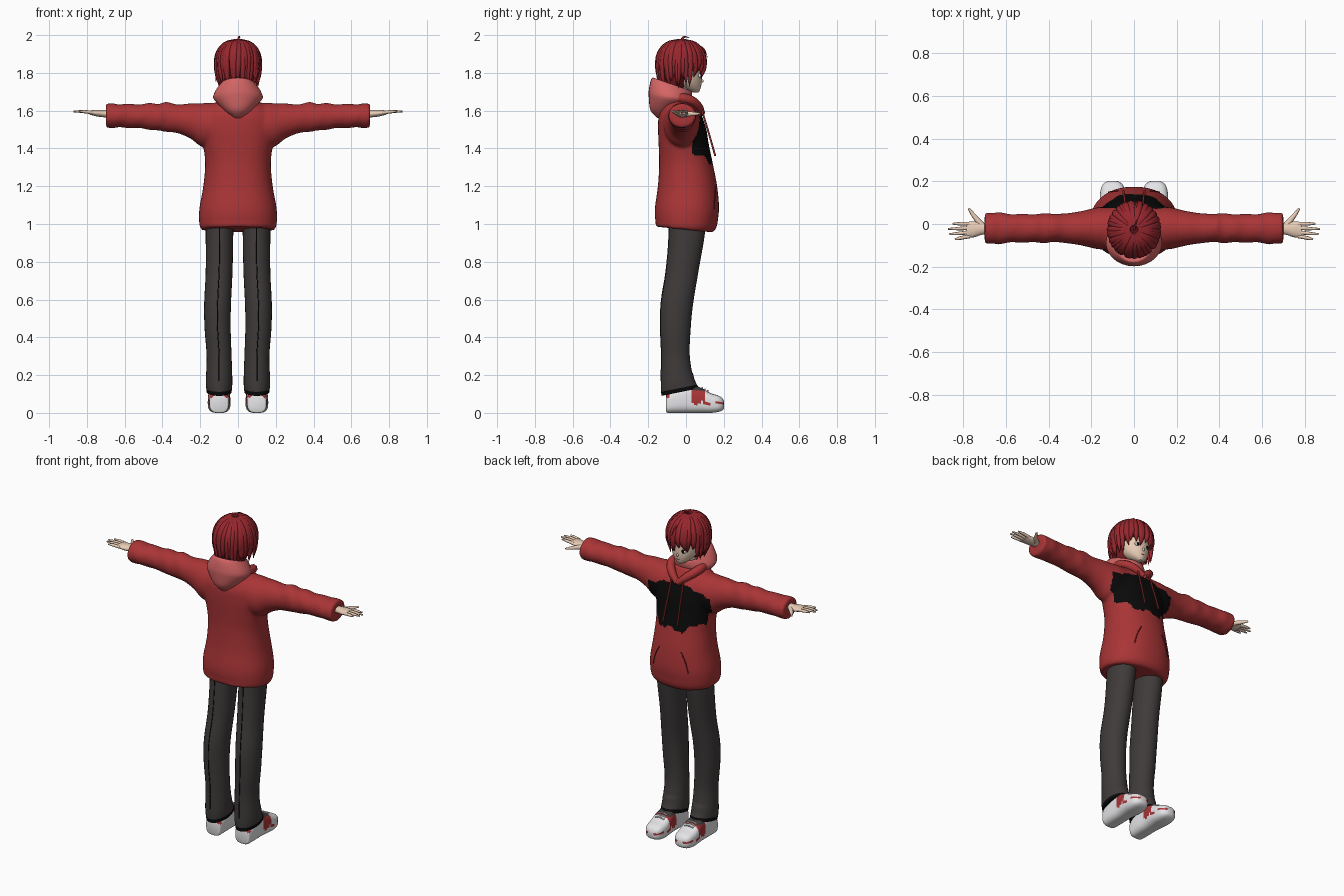
import bpy, bmesh, math, random
from mathutils import Vector
from mathutils.bvhtree import BVHTree

random.seed(4)
cube = bpy.data.objects.get("Cube")
if cube:
    bpy.data.objects.remove(cube)


def material(name, r, g, b):
    m = bpy.data.materials.new(name)
    m.use_nodes = True
    m.diffuse_color = (r, g, b, 1)
    bsdf = m.node_tree.nodes["Principled BSDF"]
    bsdf.inputs["Base Color"].default_value = (r, g, b, 1)
    bsdf.inputs["Roughness"].default_value = 0.8
    return m


RED = material("hoodie red", 0.40, 0.035, 0.037)
PINK = material("hood pink", 0.66, 0.13, 0.13)
BLACK = material("black", 0.003, 0.003, 0.003)
CHARCOAL = material("charcoal", 0.05, 0.043, 0.043)
SKIN = material("skin", 0.80, 0.60, 0.46)
WHITE = material("shoe white", 0.80, 0.80, 0.82)
HAIR = material("hair red", 0.31, 0.02, 0.027)
DARK_HAIR = material("dark hair red", 0.17, 0.01, 0.014)


def dense(rows, n):
    """Smoothly interpolate section rows."""
    out = []
    for i in range(len(rows) - 1):
        p = [rows[max(i - 1, 0)], rows[i], rows[i + 1], rows[min(i + 2, len(rows) - 1)]]
        for k in range(n):
            t = k / n
            out.append([(2 * b + (c - a) * t + (2 * a - 5 * b + 4 * c - d) * t ** 2
                         + (3 * b - a - 3 * c + d) * t ** 3) / 2 for a, b, c, d in zip(*p)])
    return out + [rows[-1]]


def loft(bm, rows, axis="z", side=1, sides=28, power=2, n=4, warp=None):
    """Rows hold position, two centre coordinates and two radii."""
    rings = []
    for pos, c1, c2, r1, r2 in dense(rows, n):
        ring = []
        for k in range(sides):
            a = math.tau * k / sides
            u, v = [math.copysign(abs(f) ** (2 / power), f) for f in (math.cos(a), math.sin(a))]
            u, v = c1 + r1 * u, c2 + r2 * v
            co = Vector({"z": (u, v, pos), "x": (pos, u, v), "y": (u, pos, v)}[axis])
            if warp:
                co.z += warp(co)
            co.x *= side
            ring.append(bm.verts.new(co))
        rings.append(ring)
    for a, b in zip(rings, rings[1:]):
        for k in range(sides):
            j = (k + 1) % sides
            bm.faces.new((a[k], a[j], b[j], b[k]))
    bm.faces.new(rings[0])
    bm.faces.new(rings[-1])


def paint(obj, mats, rule=None):
    obj.data.materials.clear()
    for m in mats:
        obj.data.materials.append(m)
    for p in obj.data.polygons:
        p.use_smooth = True
        p.material_index = rule(p.center, p.normal) if rule else 0
    obj.data.set_sharp_from_angle(angle=math.radians(50))


def finish(name, bm, mats, rule=None):
    bmesh.ops.recalc_face_normals(bm, faces=bm.faces)
    mesh = bpy.data.meshes.new(name)
    bm.to_mesh(mesh)
    bm.free()
    obj = bpy.data.objects.new(name, mesh)
    bpy.context.collection.objects.link(obj)
    paint(obj, mats, rule)
    return obj


def tubes(name, paths, depth, mat, taper=None):
    """Round strands through points, with optional radii."""
    cu = bpy.data.curves.new(name, "CURVE")
    cu.dimensions = "3D"
    cu.bevel_depth, cu.bevel_resolution, cu.resolution_u = depth, 2, 4
    cu.use_fill_caps = True
    for path in paths:
        sp = cu.splines.new("BEZIER")
        sp.bezier_points.add(len(path) - 1)
        for i, (bp, co) in enumerate(zip(sp.bezier_points, path)):
            bp.co = co
            bp.handle_left_type = bp.handle_right_type = "AUTO"
            bp.radius = taper[i] if taper else 1
    cu.materials.append(mat)
    obj = bpy.data.objects.new(name, cu)
    bpy.context.collection.objects.link(obj)
    return obj


def balls(name, places, scale, mat):
    bm = bmesh.new()
    for place in places:
        made = bmesh.ops.create_uvsphere(bm, u_segments=16, v_segments=10, radius=1)
        for v in made["verts"]:
            v.co = Vector([c * s for c, s in zip(v.co, scale)]) + Vector(place)
    return finish(name, bm, [mat])


# Hoodie: body and sleeves fused into one soft surface
bm = bmesh.new()
loft(bm, [(.97, 0, -.01, .195, .15), (1.0, 0, 0, .205, .162), (1.08, 0, .005, .205, .17),
          (1.2, 0, .008, .184, .157), (1.32, 0, 0, .174, .142), (1.42, 0, -.012, .185, .133),
          (1.5, 0, -.02, .2, .128), (1.57, 0, -.03, .19, .115), (1.62, 0, -.035, .15, .09),
          (1.66, 0, -.035, .09, .07)], power=2.2, sides=40,
     warp=lambda c: -.1 * c.y if c.z < 1.02 else 0)
SLEEVE = [(.05, -.02, 1.52, .10, .12), (.15, -.02, 1.525, .10, .117), (.2, -.02, 1.526, .092, .113),
          (.25, -.02, 1.545, .08, .094), (.32, -.02, 1.557, .07, .076), (.38, -.018, 1.567, .066, .08),
          (.42, -.02, 1.565, .071, .07), (.47, -.02, 1.57, .065, .072), (.52, -.02, 1.57, .068, .062),
          (.58, -.02, 1.572, .066, .065), (.63, -.02, 1.573, .076, .06), (.66, -.02, 1.573, .072, .066),
          (.7, -.02, 1.574, .074, .063)]
for s in (1, -1):
    loft(bm, SLEEVE, "x", s)
hoodie = finish("hoodie", bm, [RED])
remesh = hoodie.modifiers.new("fuse", "REMESH")
remesh.mode, remesh.voxel_size = "VOXEL", 0.0095
smooth = hoodie.modifiers.new("soften", "SMOOTH")
smooth.iterations = 4
dg = bpy.context.evaluated_depsgraph_get()
fused = bpy.data.meshes.new_from_object(hoodie.evaluated_get(dg))
hoodie.modifiers.clear()
hoodie.data = fused


def chest_patch(c, n):
    low = 1.32 + 1.6 * c.x ** 2 + .014 * math.sin(48 * c.x + 1) + .006 * math.sin(110 * c.x)
    high = 1.59 - .25 * abs(c.x) + .006 * math.sin(70 * c.x)
    return int(c.y > .035 and low < c.z < high and abs(c.x) < .21)


paint(hoodie, [RED, BLACK], chest_patch)
tree = BVHTree.FromPolygons([v.co for v in fused.vertices], [p.vertices[:] for p in fused.polygons])


def front(x, z):
    hit = tree.ray_cast(Vector((x, 1, z)), Vector((0, -1, 0)))[0]
    return (x, hit.y + .001 if hit else .1, z)


# Pocket openings and drawstrings
tubes("pocket_creases", [[front(s * x, z) for x, z in ((.075, 1.2), (.1, 1.15), (.12, 1.08))]
                         for s in (1, -1)], .003, DARK_HAIR)
tubes("drawstrings", [[(s * .04, .075, 1.63), (s * .044, .115, 1.5), (s * .05, .155, 1.36)]
                      for s in (1, -1)], .005, RED)

# Hood hanging behind the neck, with a red collar meeting in a V
bm = bmesh.new()
loft(bm, [(1.56, 0, -.125, .02, .025), (1.6, 0, -.12, .07, .068), (1.65, 0, -.095, .123, .102),
          (1.68, 0, -.085, .13, .112), (1.73, 0, -.075, .098, .108), (1.735, 0, -.07, .085, .095),
          (1.69, 0, -.06, .078, .08)], n=3,
     warp=lambda c: -.35 * (c.y + .07) * min(1, max(0, (c.z - 1.6) / .12)))
finish("hood", bm, [PINK])
tubes("collar", [[(s * .095, -.05, 1.67), (s * .092, .01, 1.66), (s * .055, .06, 1.63),
                  (0, .085, 1.585)] for s in (1, -1)], .024, RED, (1, 1.1, 1, .7))

# Head, neck and face
bm = bmesh.new()
loft(bm, [(1.58, 0, -.03, .05, .045), (1.67, 0, -.025, .043, .043), (1.76, 0, -.02, .045, .045)])
loft(bm, [(1.697, 0, .052, .014, .015), (1.715, 0, .033, .042, .043), (1.75, 0, .005, .072, .078),
          (1.8, 0, -.01, .088, .093), (1.87, 0, -.02, .092, .1), (1.93, 0, -.02, .07, .08),
          (1.95, 0, -.02, .03, .03)])
finish("head", bm, [SKIN])
balls("nose", [(0, .082, 1.758)], (.007, .011, .01), SKIN)
balls("eyes", [(s * .035, .07, 1.785) for s in (1, -1)], (.017, .01, .012), WHITE)
balls("pupils", [(s * .034, .077, 1.785) for s in (1, -1)], (.009, .006, .011), BLACK)
tubes("mouth", [[(-.014, .076, 1.73), (0, .079, 1.728), (.014, .076, 1.73)]], .002, RED)

# Hair: scalp cap under overlapping tapered locks
bm = bmesh.new()
loft(bm, [(1.72, 0, -.065, .08, .06), (1.79, 0, -.05, .106, .088), (1.85, 0, -.028, .114, .122),
          (1.92, 0, -.026, .093, .1), (1.96, 0, -.026, .05, .055), (1.97, 0, -.026, .015, .015)])
finish("hair_cap", bm, [DARK_HAIR])


def lock(angle, end, spread):
    path = []
    for deg in (8, 35, 62, 88):
        a = math.radians(deg)
        path.append((math.sin(a), 1.85 + .122 * math.cos(a)))
    path += [(.99, (1.85 + end) / 2), (spread, end)]
    sway = random.uniform(-.12, .12)
    return [(.112 * r * math.cos(angle + sway * i / 5), -.026 + .122 * r * math.sin(angle + sway * i / 5), z)
            for i, (r, z) in enumerate(path)]


locks = []
for layer, count in enumerate((30, 22)):
    for i in range(count):
        ang = math.tau * (i + .5 * layer + random.uniform(-.3, .3)) / count
        facing = math.sin(ang)
        end = 1.79 if facing > .55 else 1.735 if facing > -.3 else 1.725
        locks.append(lock(ang, end + .035 * layer + random.uniform(-.018, .018),
                          random.uniform(.82, .98) + .08 * layer))
tubes("hair_locks", locks, .018, HAIR, (.5, .9, 1, .9, .65, .05))
tubes("cowlick", [[(0, -.03, 1.965), (.005, -.01, 1.99), (.012, .02, 1.985)],
                  [(0, .05, 1.945), (.01, .09, 1.93), (.02, .115, 1.88)]], .007, HAIR, (1, .7, .1))

# Hands
bm = bmesh.new()
fingers, thumbs = [], []
for s in (1, -1):
    loft(bm, [(.66, -.02, 1.582, .026, .021), (.71, -.022, 1.584, .028, .019),
              (.75, -.025, 1.587, .037, .017), (.785, -.028, 1.59, .037, .011)], "x", s, 16)
    for i, tip in enumerate((.85, .872, .866, .84)):
        y = .001 - .0195 * i
        fingers.append([(s * .77, y, 1.59), (s * .815, y * 1.15, 1.595), (s * tip, y * 1.25, 1.596)])
    thumbs.append([(s * .715, -.005, 1.582), (s * .748, .035, 1.583), (s * .775, .073, 1.584)])
finish("palms", bm, [SKIN])
tubes("fingers", fingers, .0095, SKIN, (1, .9, .45))
tubes("thumbs", thumbs, .014, SKIN, (1.1, .8, .4))

# Trousers with dark hems and a back seam
LEG = [(.11, .1, -.03, .066, .1), (.17, .1, -.045, .07, .088), (.3, .1, -.055, .066, .075),
       (.45, .108, -.055, .069, .08), (.58, .108, -.047, .071, .085), (.75, .1, -.02, .071, .086),
       (.95, .098, .005, .073, .095), (1.05, .098, .005, .073, .095)]
bm = bmesh.new()
for s in (1, -1):
    loft(bm, LEG, side=s, n=8, warp=lambda c: .2 * (c.y + .03) if c.z < .2 else 0)
finish("trousers", bm, [CHARCOAL, BLACK], lambda c, n: int(c.z < .132 + .2 * (c.y + .03)))
tubes("trouser_seams", [[(s * cx, cy - ry, z) for z, cx, cy, rx, ry in LEG[1:]] for s in (1, -1)],
      .0025, BLACK)


# Shoes
def shoe_colour(c, n):
    if c.z > .118 and -.06 < c.y < .09:
        return 2
    saddle = .035 < c.y < .105 and c.z > .05 + .012 * math.sin(90 * c.y)
    toe_line = c.y > .09 and .045 < c.z < .056
    heel_tab = c.y < -.085 and .08 < c.z < .1
    return int(saddle or toe_line or heel_tab)


bm = bmesh.new()
for s in (1, -1):
    loft(bm, [(y, .1, (top + low) / 2, w, (top - low) / 2) for y, w, low, top in
              ((-.105, .04, .008, .095), (-.095, .05, 0, .11), (-.04, .055, 0, .135),
               (.03, .055, 0, .145), (.08, .059, 0, .132), (.13, .06, 0, .105),
               (.17, .054, .005, .092), (.192, .04, .014, .078), (.202, .02, .024, .06))],
         "y", s, sides=44, power=3, n=5)
finish("shoes", bm, [WHITE, RED, CHARCOAL], shoe_colour)
tubes("shoe_laces", [[(s * .1 - .03, y, z), (s * .1, y, z + .006), (s * .1 + .03, y, z)]
                     for s in (1, -1) for y, z in ((.085, .127), (.1, .12), (.115, .112))], .004, WHITE)
